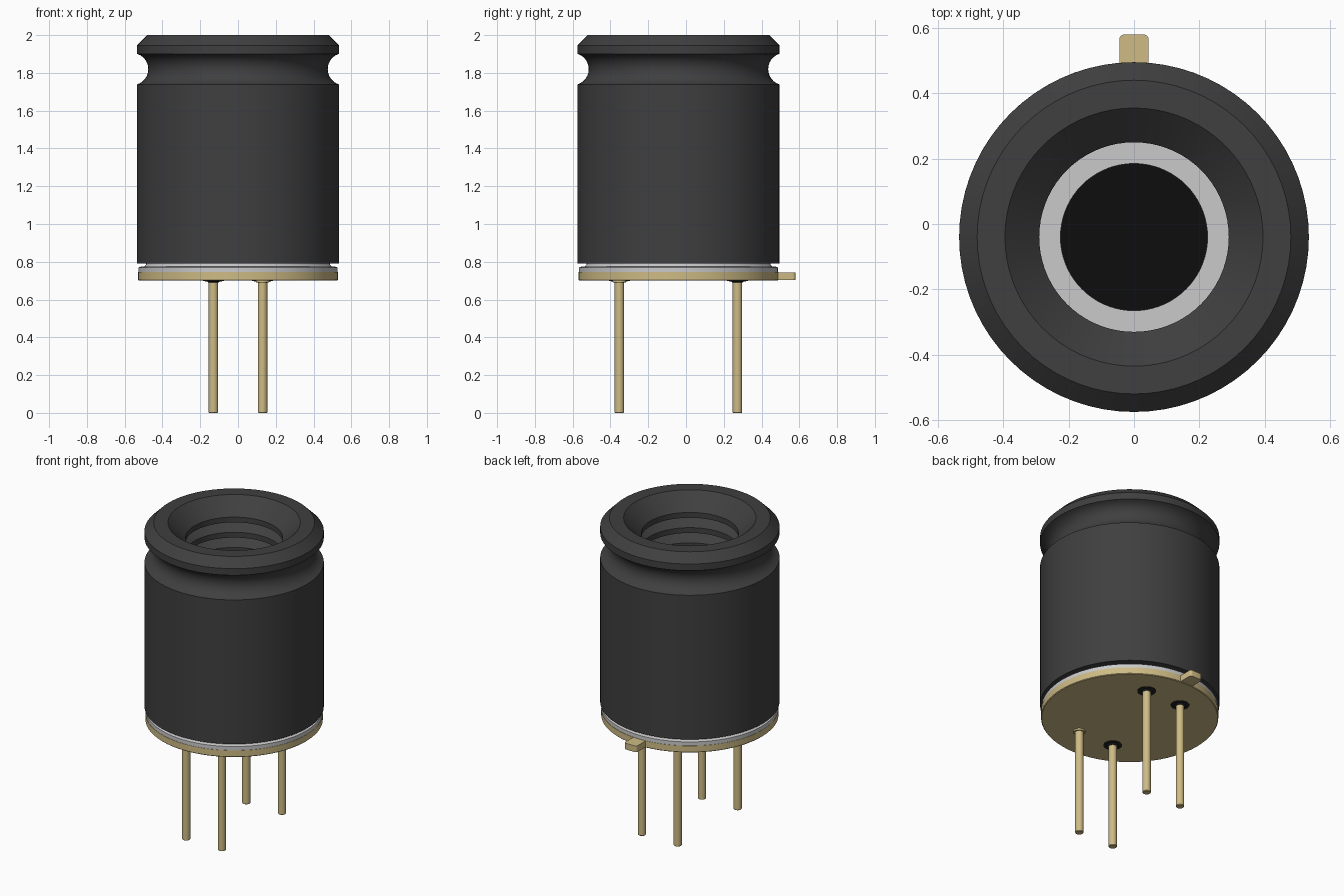
import bpy, bmesh, math

cube = bpy.data.objects.get("Cube")
if cube:
    bpy.data.objects.remove(cube, do_unlink=True)

CY = -0.04   # y of the main axis
BASE, PLATE_TOP = 0.70, 0.745


def material(name, rgb, rough=0.6):
    m = bpy.data.materials.new(name)
    m.use_nodes = True
    m.diffuse_color = (*rgb, 1)
    bsdf = m.node_tree.nodes["Principled BSDF"]
    bsdf.inputs["Base Color"].default_value = (*rgb, 1)
    bsdf.inputs["Roughness"].default_value = rough
    return m


BLACK = material("black plastic", (0.05, 0.05, 0.05))
GOLD = material("gold", (0.62, 0.50, 0.235))
SILVER = material("silver", (0.59, 0.59, 0.59))
WINDOW = material("dark window", (0.004, 0.004, 0.004))
GLASS = material("dark glass seal", (0.018, 0.018, 0.018))


def finish(name, bm, mat, loc=(0, 0, 0)):
    bmesh.ops.recalc_face_normals(bm, faces=bm.faces)
    mesh = bpy.data.meshes.new(name)
    bm.to_mesh(mesh)
    bm.free()
    mesh.materials.append(mat)
    ob = bpy.data.objects.new(name, mesh)
    ob.location = loc
    bpy.context.collection.objects.link(ob)
    bpy.ops.object.select_all(action='DESELECT')
    ob.select_set(True)
    bpy.context.view_layer.objects.active = ob
    bpy.ops.object.shade_smooth_by_angle(angle=math.radians(25))
    return ob


def lathe(name, profile, mat, x=0, y=CY, steps=72, closed=False):
    """Spin a list of (radius, z) points around a vertical axis."""
    bm = bmesh.new()
    verts = [bm.verts.new((r, 0, z)) for r, z in profile]
    pairs = list(zip(verts, verts[1:]))
    if closed:
        pairs.append((verts[-1], verts[0]))
    edges = [bm.edges.new(p) for p in pairs]
    bmesh.ops.spin(bm, geom=verts + edges, axis=(0, 0, 1), cent=(0, 0, 0),
                   angle=math.tau, steps=steps, use_duplicate=False)
    bmesh.ops.remove_doubles(bm, verts=bm.verts, dist=1e-5)
    return finish(name, bm, mat, (x, y, 0))


# Black sleeve: outer wall, round neck groove, chamfered lip, funnel, ribbed bore
R = 0.535
neck = []
for i in range(13):
    a = math.radians(-107 - i * (146 / 12))
    neck.append((0.56 + 0.085 * math.cos(a), 1.82 + 0.085 * math.sin(a)))
sleeve = [(0.49, 0.79), (R, 0.79), (R, 1.739)] + neck + [
    (R, 1.901), (R, 1.945), (0.48, 2.0), (0.395, 2.0), (0.29, 1.90)]
z = 1.90
for i in range(3):
    sleeve += [(0.29, z - 0.035), (0.35, z - 0.045), (0.35, z - 0.06), (0.29, z - 0.10)]
    z -= 0.10
sleeve += [(0.29, 1.45), (0.49, 1.45)]
lathe("sleeve", sleeve, BLACK, closed=True)

# Silver can with flange and open top, window set just below the opening
lathe("can", [(0.0, 0.745), (0.527, 0.745), (0.527, 0.77), (0.515, 0.774),
              (0.495, 0.776), (0.487, 0.785), (0.485, 0.80), (0.485, 1.45),
              (0.225, 1.45), (0.225, 1.43)], SILVER)
lathe("window", [(0.0, 1.44), (0.227, 1.44), (0.227, 1.43), (0.0, 1.43)], WINDOW)

# Gold header plate
lathe("header_plate", [(0.0, BASE), (0.525, BASE), (0.529, BASE + 0.004),
                       (0.529, PLATE_TOP), (0.0, PLATE_TOP)], GOLD)

# Orientation tab with rounded outer corners
bm = bmesh.new()
W, Y0, Y1, C = 0.045, 0.42, 0.58, 0.016
outline = [(-W, Y0), (W, Y0)]
for cx, start in ((W - C, 0), (-W + C, 90)):
    for k in range(5):
        a = math.radians(start + k * 22.5)
        outline.append((cx + C * math.cos(a), Y1 - C + C * math.sin(a)))
face = bm.faces.new([bm.verts.new((x, y, BASE + 0.003)) for x, y in outline])
ext = bmesh.ops.extrude_face_region(bm, geom=[face])
bmesh.ops.translate(bm, vec=(0, 0, PLATE_TOP - BASE - 0.004),
                    verts=[v for v in ext["geom"] if isinstance(v, bmesh.types.BMVert)])
finish("tab", bm, GOLD)

# Four pins: three in glass seals, one welded straight to the plate
for sx, side in ((1, "left"), (-1, "right")):
    for sy, end in ((-1, "front"), (1, "back")):
        px, py = sx * 0.13, CY + sy * 0.3125
        tag = f"{end}_{side}"
        lathe(f"pin_{tag}", [(0, 0), (0.022, 0), (0.025, 0.003), (0.025, 0.71), (0, 0.71)],
              GOLD, px, py, 24)
        if (sx, sy) == (1, -1):
            lathe("weld_collar", [(0, 0.69), (0.034, 0.69), (0.036, 0.693),
                                  (0.036, 0.705), (0, 0.705)], GOLD, px, py, 24)
        else:
            lathe(f"seal_{tag}", [(0, 0.689), (0.026, 0.689), (0.034, 0.696),
                                  (0.056, 0.698), (0.056, 0.705), (0, 0.705)],
                  GLASS, px, py, 32)
